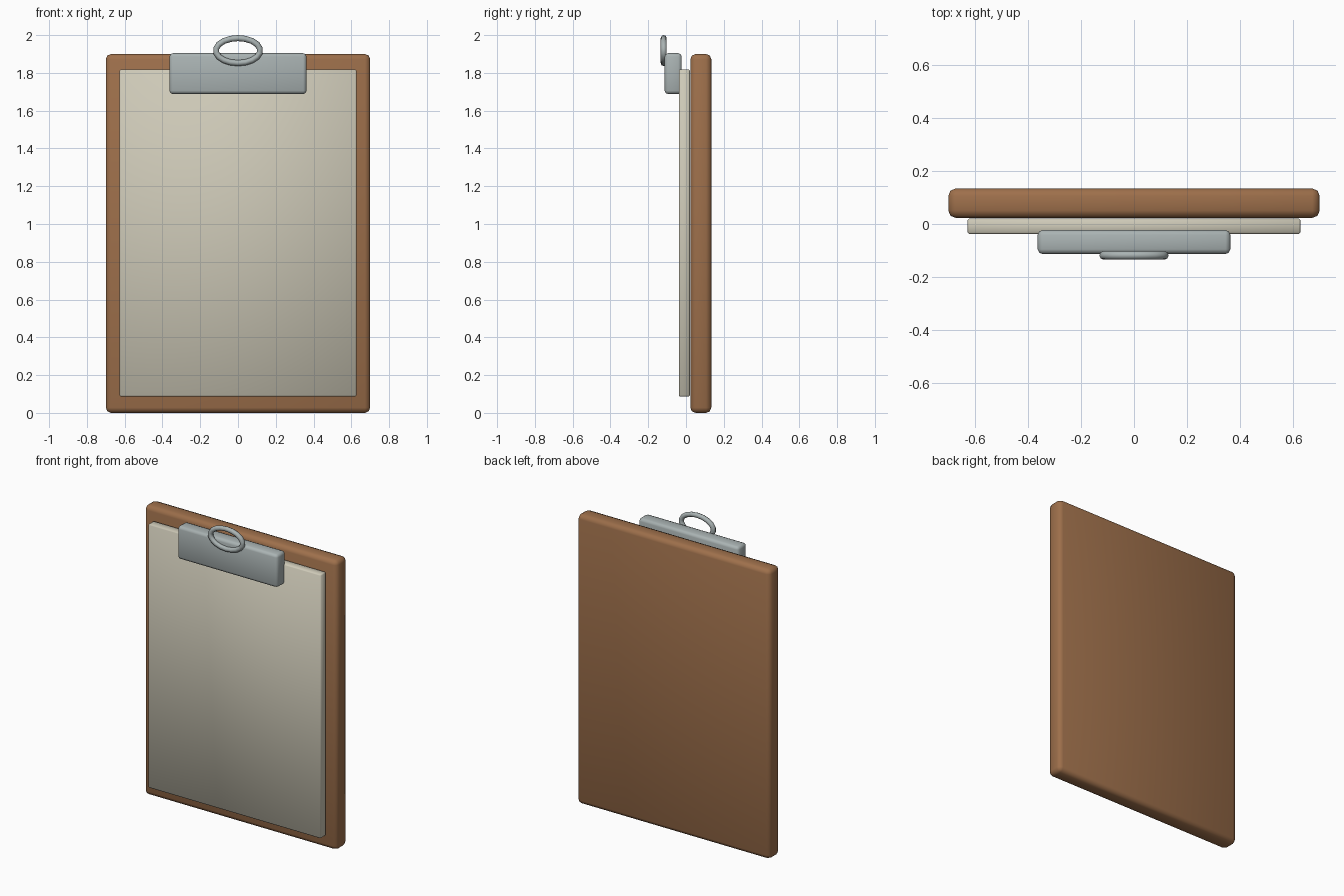
import bpy, math

if "Cube" in bpy.data.objects:
    bpy.data.objects.remove(bpy.data.objects["Cube"])


def material(name, color):
    m = bpy.data.materials.new(name)
    m.diffuse_color = (*color, 1)
    m.use_nodes = True
    m.node_tree.nodes["Principled BSDF"].inputs["Base Color"].default_value = m.diffuse_color
    return m


def smooth(ob, angle):
    bpy.ops.object.select_all(action='DESELECT')
    ob.select_set(True)
    bpy.context.view_layer.objects.active = ob
    bpy.ops.object.shade_smooth_by_angle(angle=math.radians(angle))


def slab(name, half_x, y, z, bevel, segments, mat):
    """Bevelled box given its half width and its y and z ranges."""
    bpy.ops.mesh.primitive_cube_add(size=1)
    ob = bpy.context.object
    ob.name = name
    ob.location = (0, sum(y) / 2, sum(z) / 2)
    ob.scale = (2 * half_x, y[1] - y[0], z[1] - z[0])
    bpy.ops.object.transform_apply(location=False, rotation=False, scale=True)
    mod = ob.modifiers.new("bevel", 'BEVEL')
    mod.width, mod.segments = bevel, segments
    bpy.ops.object.modifier_apply(modifier=mod.name)
    ob.data.materials.append(mat)
    smooth(ob, 50)
    return ob


wood = material("wood", (0.34, 0.16, 0.07))
paper = material("paper", (0.62, 0.59, 0.48))
metal = material("metal", (0.40, 0.45, 0.45))

# Backing board, paper stack and clip plate
slab("board", 0.70, (0.023, 0.134), (0.0, 1.90), 0.028, 2, wood)
slab("paper", 0.627, (-0.038, 0.020), (0.087, 1.818), 0.006, 1, paper)
slab("clip_plate", 0.363, (-0.113, -0.023), (1.688, 1.904), 0.018, 2, metal)

# Oval hanging ring swept along an ellipse
tube, rx, rz = 0.016, 0.117, 0.066
curve = bpy.data.curves.new("ring_path", 'CURVE')
curve.dimensions = '3D'
curve.bevel_depth, curve.bevel_resolution = tube, 2
spline = curve.splines.new('POLY')
n = 18
spline.points.add(n - 1)
for i, p in enumerate(spline.points):
    a = 2 * math.pi * i / n + math.pi / 2
    p.co = (rx * math.cos(a), 0, rz * math.sin(a), 1)
spline.use_cyclic_u = True
ring = bpy.data.objects.new("hanging_ring", curve)
ring.location = (0, -0.118, 1.918)
bpy.context.collection.objects.link(ring)
bpy.ops.object.select_all(action='DESELECT')
ring.select_set(True)
bpy.context.view_layer.objects.active = ring
bpy.ops.object.convert(target='MESH')
ring = bpy.context.object
ring.name = "hanging_ring"
ring.data.materials.append(metal)
smooth(ring, 60)
